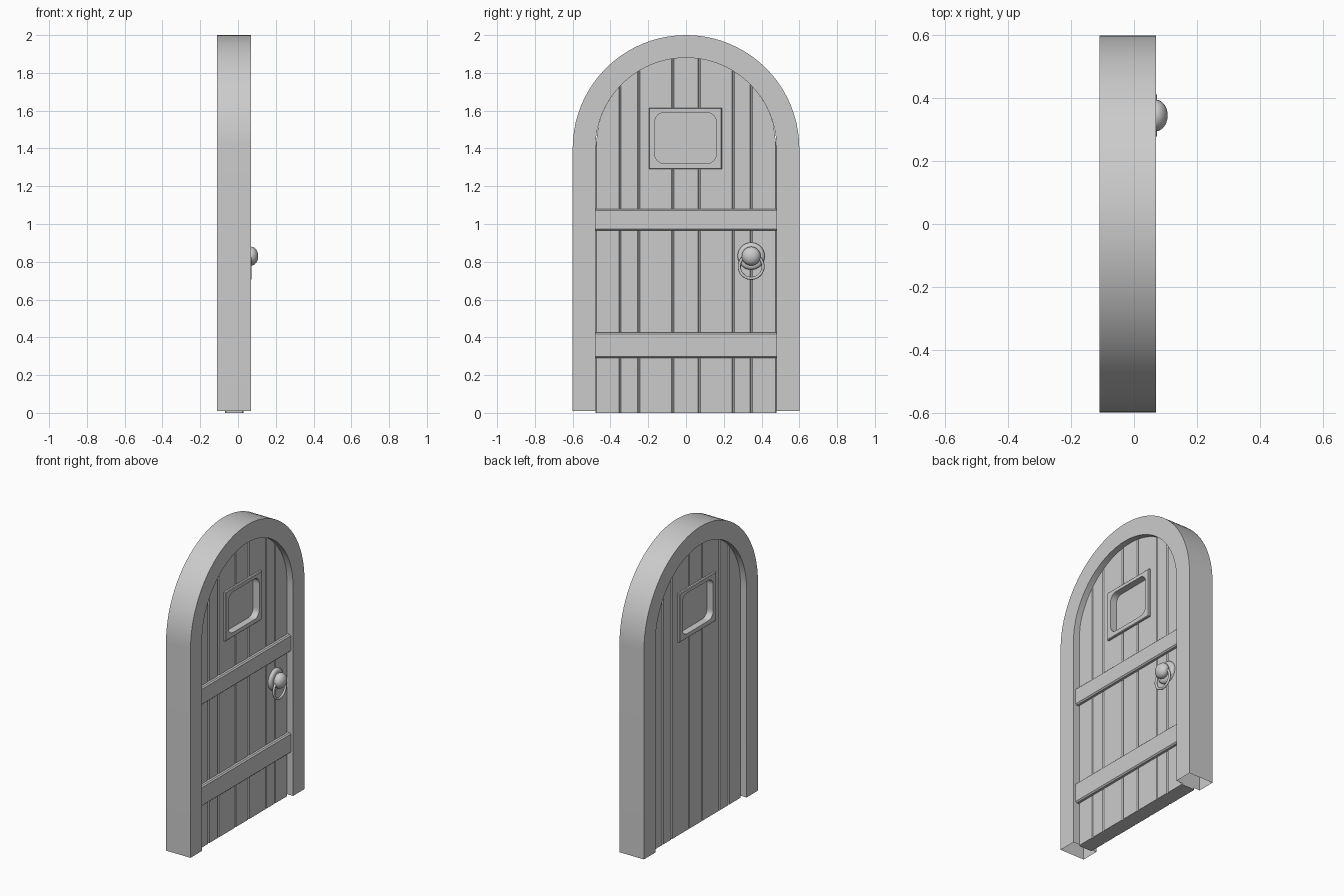
import bpy, bmesh, math
from mathutils import Matrix

if "Cube" in bpy.data.objects:
    bpy.data.objects.remove(bpy.data.objects["Cube"])

ARCH_Z = 1.4          # springing height of the arch
KNOB_Y, KNOB_Z = 0.345, 0.83


def finish(bm, name, smooth=None):
    bmesh.ops.recalc_face_normals(bm, faces=bm.faces)
    me = bpy.data.meshes.new(name)
    bm.to_mesh(me)
    bm.free()
    ob = bpy.data.objects.new(name, me)
    bpy.context.collection.objects.link(ob)
    if smooth:
        bpy.ops.object.select_all(action='DESELECT')
        ob.select_set(True)
        bpy.context.view_layer.objects.active = ob
        bpy.ops.object.shade_smooth_by_angle(angle=math.radians(smooth))
    return ob


def prism(points, x0, x1):
    """Extrude a (y, z) outline from x0 to x1."""
    bm = bmesh.new()
    f = bm.faces.new([bm.verts.new((x0, y, z)) for y, z in points])
    r = bmesh.ops.extrude_face_region(bm, geom=[f])
    vs = [g for g in r['geom'] if isinstance(g, bmesh.types.BMVert)]
    bmesh.ops.translate(bm, verts=vs, vec=(x1 - x0, 0, 0))
    bmesh.ops.recalc_face_normals(bm, faces=bm.faces)
    return bm


def chamfer(bm, w, axis, only_front=False):
    """Bevel edges running along the given axis (1 = y, 2 = z)."""
    es = []
    for e in bm.edges:
        d = (e.verts[1].co - e.verts[0].co).normalized()
        front = min(v.co.x for v in e.verts) > 0.02
        if abs(d[axis]) > 0.999 and (front or not only_front):
            es.append(e)
    bmesh.ops.bevel(bm, geom=es, offset=w, segments=1, profile=0.5, affect='EDGES')


def rect(y0, y1, z0, z1):
    return [(y0, z0), (y1, z0), (y1, z1), (y0, z1)]


def rounded(y0, y1, z0, z1, r, n=6):
    pts = []
    for cy, cz, a0 in ((y1 - r, z0 + r, -90), (y1 - r, z1 - r, 0),
                       (y0 + r, z1 - r, 90), (y0 + r, z0 + r, 180)):
        for i in range(n + 1):
            a = math.radians(a0 + 90 * i / n)
            pts.append((cy + r * math.cos(a), cz + r * math.sin(a)))
    return pts


def arch(r, z0, n=40):
    arc = [(r * math.cos(math.pi * i / n), ARCH_Z + r * math.sin(math.pi * i / n))
           for i in range(n + 1)]
    return [(r, z0)] + arc + [(-r, z0)]


def cut(ob, cutter):
    m = ob.modifiers.new("cut", 'BOOLEAN')
    m.operation = 'DIFFERENCE'
    m.solver = 'EXACT'
    m.object = cutter
    cutter.hide_render = True
    cutter.hide_set(True)


# Arched stone frame, open at the feet
bm = bmesh.new()
loops = [[bm.verts.new((x, y, z)) for y, z in arch(r, 0.01)]
         for r, x in ((0.6, 0.07), (0.6, -0.11), (0.48, -0.11), (0.48, 0.07))]
for k in range(4):
    a, b = loops[k], loops[(k + 1) % 4]
    for i in range(len(a) - 1):
        bm.faces.new((a[i], a[i + 1], b[i + 1], b[i]))
finish(bm, "arched_frame", 30)

# Planks following the arch
window_hole = finish(prism(rect(-0.182, 0.175, 1.305, 1.60), -0.2, 0.2), "window_cutter")
edges = [-0.48, -0.35, -0.25, -0.07, 0.07, 0.25, 0.345, 0.48]
for i, (y0, y1) in enumerate(zip(edges, edges[1:])):
    n = 8
    top = []
    for k in range(n + 1):
        y = y1 + (y0 - y1) * k / n
        top.append((y, ARCH_Z + math.sqrt(max(0, 0.48 ** 2 - y * y))))
    bm = prism([(y0, 0), (y1, 0)] + top, -0.07, 0.03)
    chamfer(bm, 0.006, 2)
    plank = finish(bm, f"plank_{i + 1}")
    if y1 > -0.2 and y0 < 0.18:
        cut(plank, window_hole)

# Window surround with a rounded opening, and its pane
bm = prism(rect(-0.197, 0.19, 1.29, 1.615), -0.085, 0.045)
bmesh.ops.bevel(bm, geom=[e for e in bm.edges
                          if abs(e.verts[0].co.x - e.verts[1].co.x) < 1e-5],
                offset=0.004, segments=1, affect='EDGES')
surround = finish(bm, "window_surround")
opening = rounded(-0.165, 0.16, 1.32, 1.59, 0.05)
cut(surround, finish(prism(opening, -0.2, 0.2), "opening_cutter"))
finish(prism(rounded(-0.168, 0.163, 1.317, 1.593, 0.05), -0.04, 0.0), "window_pane")

# Cross battens on the front
for name, z0, z1 in (("upper_batten", 0.965, 1.08), ("lower_batten", 0.29, 0.425)):
    bm = prism(rect(-0.48, 0.48, z0, z1), 0.015, 0.053)
    chamfer(bm, 0.008, 1, True)
    finish(bm, name)


# Turned handle parts: (x, radius) profiles spun about the x axis
def turned(name, profile, n=32):
    bm = bmesh.new()
    vs = [bm.verts.new((x, r, 0)) for x, r in profile]
    es = [bm.edges.new(p) for p in zip(vs, vs[1:])]
    bmesh.ops.spin(bm, geom=vs + es, cent=(0, 0, 0), axis=(1, 0, 0),
                   angle=2 * math.pi, steps=n)
    bmesh.ops.remove_doubles(bm, verts=bm.verts, dist=1e-5)
    bmesh.ops.translate(bm, verts=bm.verts, vec=(0, KNOB_Y, KNOB_Z))
    return finish(bm, name, 40)


turned("handle_plate", [(0.025, 0), (0.025, 0.072), (0.04, 0.072), (0.048, 0.066),
                        (0.052, 0.055), (0.052, 0)])
ball = [(0.07 + 0.037 * math.sin(math.radians(a)), 0.05 * math.cos(math.radians(a)))
        for a in range(-60, 91, 15)]
turned("handle_knob", [(0.045, 0), (0.045, 0.022)] + ball)

# Ring hanging from the knob
bpy.ops.mesh.primitive_torus_add(major_radius=0.063, minor_radius=0.008,
                                 major_segments=36, minor_segments=10,
                                 location=(0.065, KNOB_Y, 0.775),
                                 rotation=(0, math.pi / 2, 0))
ring = bpy.context.object
ring.name = "handle_ring"
bpy.ops.object.shade_smooth_by_angle(angle=math.radians(60))
